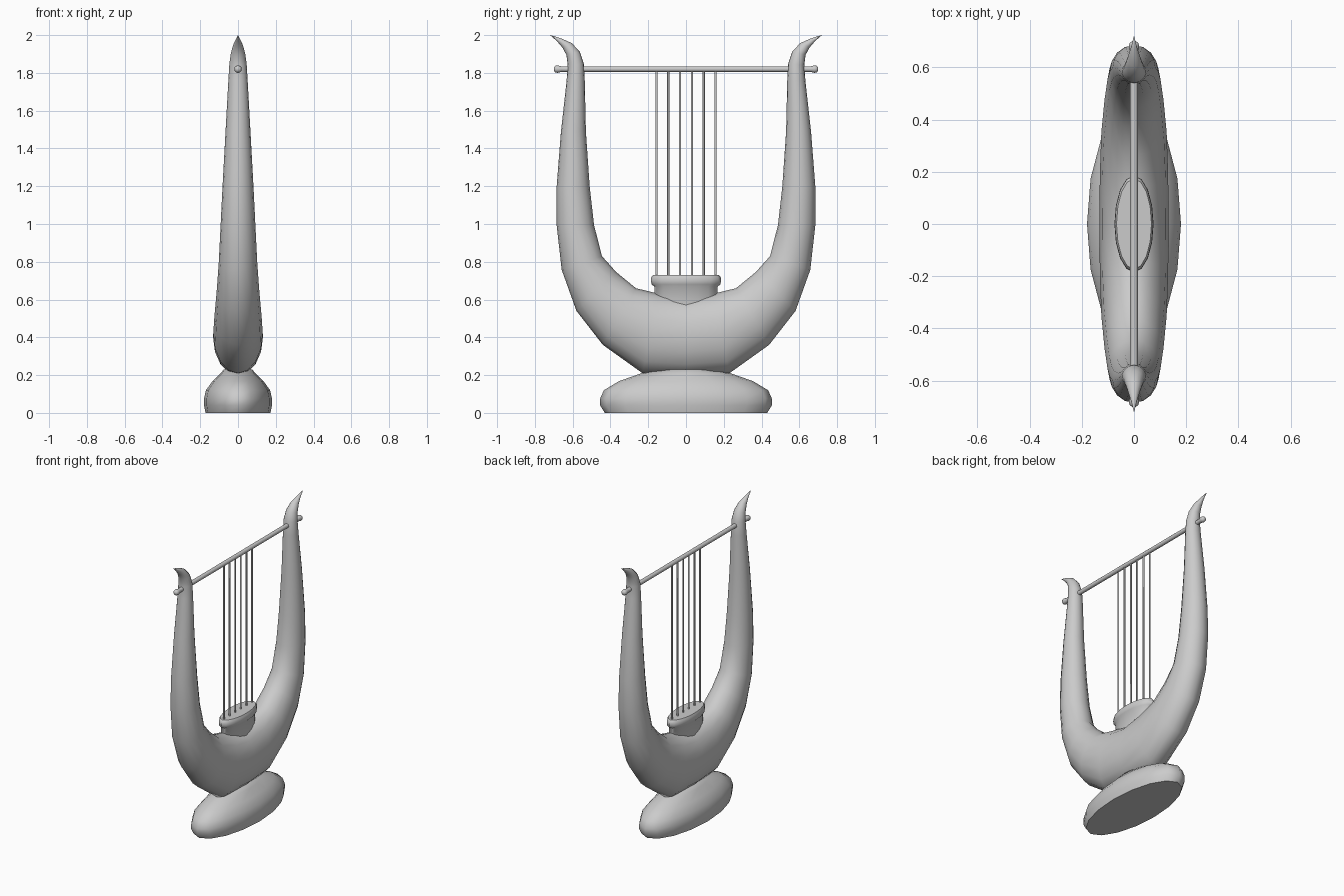
import bpy, bmesh, math
from mathutils import Vector

if "Cube" in bpy.data.objects:
    bpy.data.objects.remove(bpy.data.objects["Cube"])


def loft(name, rings, angle=50):
    """Skin a list of closed point rings and cap both ends."""
    bm = bmesh.new()
    vs = [[bm.verts.new(p) for p in r] for r in rings]
    n = len(vs[0])
    for a, b in zip(vs, vs[1:]):
        for i in range(n):
            j = (i + 1) % n
            bm.faces.new((a[i], a[j], b[j], b[i]))
    bm.faces.new(vs[0][::-1])
    bm.faces.new(vs[-1])
    bmesh.ops.recalc_face_normals(bm, faces=bm.faces)
    me = bpy.data.meshes.new(name)
    bm.to_mesh(me)
    bm.free()
    ob = bpy.data.objects.new(name, me)
    bpy.context.collection.objects.link(ob)
    bpy.ops.object.select_all(action='DESELECT')
    ob.select_set(True)
    bpy.context.view_layer.objects.active = ob
    bpy.ops.object.shade_smooth_by_angle(angle=math.radians(angle))
    return ob


def ellipse(c, u, v, n=16):
    return [Vector(c) + Vector(u) * math.cos(2 * math.pi * i / n)
            + Vector(v) * math.sin(2 * math.pi * i / n) for i in range(n)]


def upright(name, profile, angle=50, n=16):
    """Elliptical turned part: profile of (x radius, y radius, z)."""
    return loft(name, [ellipse((0, 0, z), (rx, 0, 0), (0, ry, 0), n)
                       for rx, ry, z in profile], angle)


# Horn-shaped frame: (outer y, outer z, inner y, inner z, half thickness)
half = [
    (.23, .21, .14, .63, .131), (.44, .36, .265, .66, .125),
    (.58, .54, .37, .746, .113), (.658, .757, .445, .83, .102),
    (.685, .995, .487, .995, .092), (.685, 1.195, .51, 1.2, .082),
    (.662, 1.49, .53, 1.49, .066), (.632, 1.76, .536, 1.76, .051),
    (.626, 1.84, .541, 1.85, .046), (.633, 1.895, .562, 1.912, .038),
    (.655, 1.935, .605, 1.958, .026), (.685, 1.97, .665, 1.984, .012),
    (.719, 1.999, .717, 2.0, .001)]
left = [(-a, b, -c, d, t) for a, b, c, d, t in reversed(half)]
rings = []
for oy, oz, iy, iz, t in left + [(0, .2, 0, .6, .132)] + half:
    o, i = Vector((0, oy, oz)), Vector((0, iy, iz))
    rings.append(ellipse((o + i) / 2, (o - i) / 2, (t, 0, 0)))
loft("lyre_frame", rings, 80)

# Oval domed foot
upright("base", [(.172, .43, 0), (.18, .455, .04), (.18, .455, .075),
                 (.17, .435, .12), (.135, .355, .168), (.092, .235, .21),
                 (.075, .13, .23), (.03, .05, .235)])

# Oval bridge holding the strings
upright("bridge", [(.064, .168, .56), (.064, .168, .67), (.072, .182, .68),
                   (.075, .186, .7), (.073, .184, .718), (.067, .174, .73)])

# Crossbar with knobbed ends
bar = [(-.70, .008), (-.693, .017), (-.68, .02), (-.66, .015), (-.64, .015)]
bar += [(-y, r) for y, r in reversed(bar)]
loft("crossbar", [ellipse((0, y, 1.82), (r, 0, 0), (0, 0, r), 12) for y, r in bar])

# Six strings
for k in range(6):
    y = (k - 2.5) * .0625
    loft(f"string_{k + 1}", [ellipse((0, y, z), (.006, 0, 0), (0, .006, 0), 8)
                             for z in (.7, 1.82)])
